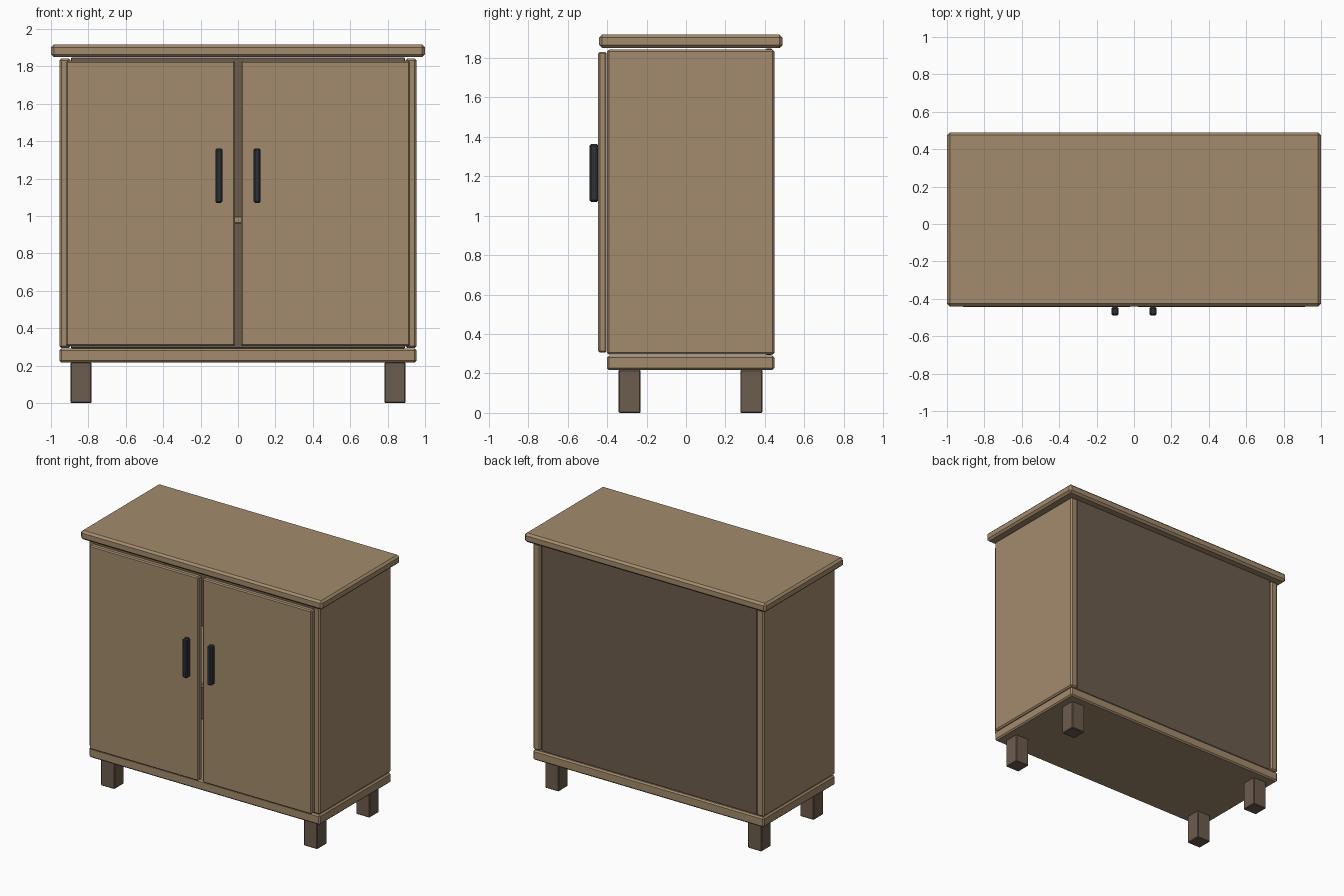
import bpy

if "Cube" in bpy.data.objects:
    bpy.data.objects.remove(bpy.data.objects["Cube"])


def material(name, color):
    m = bpy.data.materials.new(name)
    m.diffuse_color = (*color, 1)
    m.use_nodes = True
    m.node_tree.nodes["Principled BSDF"].inputs["Base Color"].default_value = m.diffuse_color
    return m


WOOD = material("wood", (0.37, 0.26, 0.153))
DARK_WOOD = material("dark_wood", (0.15, 0.107, 0.075))
METAL = material("dark_metal", (0.026, 0.032, 0.038))


def box(name, x, y, z, mat, bevel):
    """Chamfered box given by its (min, max) range on each axis."""
    bpy.ops.mesh.primitive_cube_add(size=1, location=[(a + b) / 2 for a, b in (x, y, z)])
    ob = bpy.context.object
    ob.name = name
    ob.scale = [b - a for a, b in (x, y, z)]
    bpy.ops.object.transform_apply(location=False, rotation=False, scale=True)
    ob.data.materials.append(mat)
    mod = ob.modifiers.new("chamfer", "BEVEL")
    mod.width = bevel
    mod.segments = 1
    return ob


# Carcass slabs
box("top_board", (-1.0, 1.0), (-0.44, 0.49), (1.85, 1.917), WOOD, 0.015)
box("bottom_board", (-0.955, 0.955), (-0.40, 0.448), (0.217, 0.291), WOOD, 0.01)

# Back panel and inner shelf
box("back_panel", (-0.893, 0.893), (0.405, 0.435), (0.293, 1.848), DARK_WOOD, 0.004)
box("shelf", (-0.893, 0.893), (-0.36, 0.40), (0.96, 1.0), WOOD, 0.006)

# Mirrored parts
for side, s in (("left", -1), ("right", 1)):
    def span(a, b):
        return tuple(sorted((s * a, s * b)))

    box(side + "_side_panel", span(0.895, 0.955), (-0.40, 0.448), (0.295, 1.842), WOOD, 0.01)
    box(side + "_door", span(0.016, 0.92), (-0.445, -0.402), (0.305, 1.83), WOOD, 0.008)
    box(side + "_handle", span(0.083, 0.121), (-0.49, -0.443), (1.07, 1.362), METAL, 0.008)
    for end, y in (("front", (-0.342, -0.23)), ("back", (0.275, 0.388))):
        box(f"{end}_{side}_leg", span(0.783, 0.896), y, (0.0, 0.218), DARK_WOOD, 0.005)
